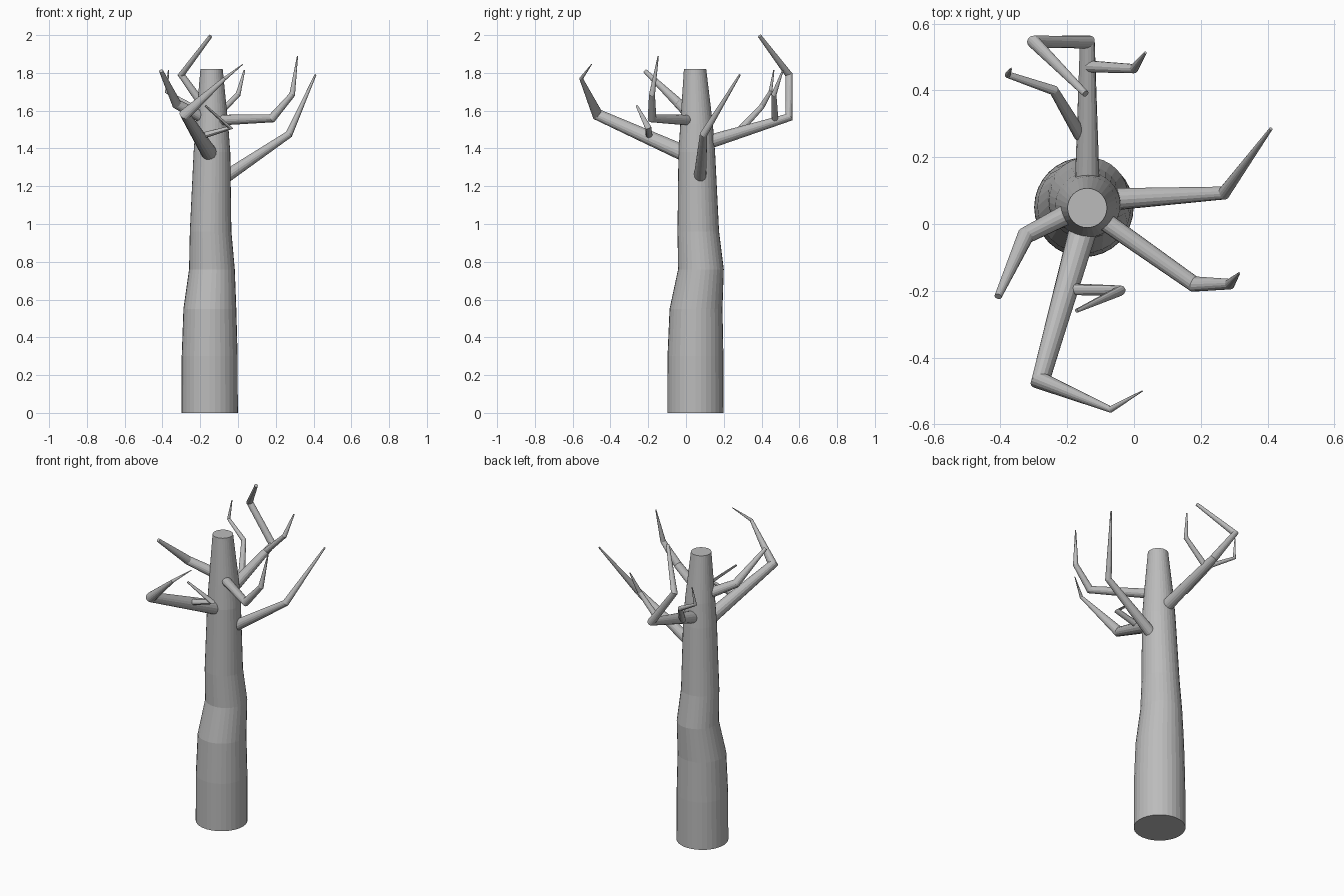
import bpy, bmesh, math
from mathutils import Vector

grey = bpy.data.materials.new("grey bark")
grey.diffuse_color = (0.5, 0.5, 0.5, 1)


def tube(name, points, sides, level=False):
    """Tapered tube through (x, y, z, radius) points; level keeps rings horizontal."""
    bm = bmesh.new()
    pos = [Vector(p[:3]) for p in points]
    segs = [(b - a).normalized() for a, b in zip(pos, pos[1:])]
    side = None
    previous = None
    for i, p in enumerate(pos):
        if level:
            axis = Vector((0, 0, 1))
        else:
            axis = (segs[max(i - 1, 0)] + segs[min(i, len(segs) - 1)]).normalized()
        # carry the ring direction along so the tube does not twist
        if side is None:
            side = Vector((1, 0, 0)) if level else axis.orthogonal()
        side = (side - axis * side.dot(axis)).normalized()
        other = axis.cross(side)
        ring = []
        for k in range(sides):
            a = 2 * math.pi * k / sides
            ring.append(bm.verts.new(p + points[i][3] * (math.cos(a) * side + math.sin(a) * other)))
        if previous:
            for k in range(sides):
                n = (k + 1) % sides
                bm.faces.new((previous[k], previous[n], ring[n], ring[k]))
        else:
            bm.faces.new(ring[::-1])
        previous = ring
    bm.faces.new(previous)
    bmesh.ops.recalc_face_normals(bm, faces=bm.faces[:])
    mesh = bpy.data.meshes.new(name)
    bm.to_mesh(mesh)
    bm.free()
    mesh.materials.append(grey)
    obj = bpy.data.objects.new(name, mesh)
    bpy.context.collection.objects.link(obj)
    return obj


# Trunk with a slight kink
tube("trunk", [(-0.15, 0.05, 0, 0.149), (-0.15, 0.05, 0.3, 0.148), (-0.149, 0.053, 0.55, 0.14),
               (-0.138, 0.079, 0.76, 0.121), (-0.145, 0.065, 0.96, 0.11),
               (-0.138, 0.057, 1.38, 0.097), (-0.138, 0.056, 1.53, 0.086),
               (-0.14, 0.048, 1.82, 0.059)], 32, level=True)

# Main branches, starting inside the trunk
tube("right_branch", [(-0.08, 0.073, 1.24, 0.034), (0.27, 0.093, 1.475, 0.02),
                      (0.41, 0.285, 1.79, 0.005)], 16)
tube("front_right_branch", [(-0.09, 0.01, 1.55, 0.028), (0.18, -0.18, 1.56, 0.024),
                            (0.287, -0.18, 1.685, 0.016), (0.315, -0.147, 1.89, 0.003)], 16)
tube("front_branch", [(-0.148, 0.0, 1.37, 0.043), (-0.28, -0.47, 1.58, 0.031),
                      (-0.07, -0.555, 1.77, 0.01), (0.025, -0.5, 1.845, 0.002)], 16)
tube("left_branch", [(-0.17, 0.045, 1.555, 0.032), (-0.325, -0.035, 1.635, 0.026),
                     (-0.407, -0.217, 1.81, 0.011)], 16)
tube("back_branch", [(-0.14, 0.09, 1.425, 0.038), (-0.14, 0.545, 1.565, 0.024),
                     (-0.3, 0.545, 1.79, 0.02), (-0.145, 0.39, 1.995, 0.01)], 16)

# Twigs growing from the main branches
tube("front_twig", [(-0.195, -0.195, 1.465, 0.018), (-0.042, -0.2, 1.51, 0.017),
                    (-0.172, -0.26, 1.625, 0.006)], 12)
tube("back_right_twig", [(-0.14, 0.472, 1.545, 0.018), (0.0, 0.465, 1.685, 0.014),
                         (0.034, 0.513, 1.815, 0.004)], 12)
tube("back_left_twig", [(-0.16, 0.265, 1.475, 0.02), (-0.24, 0.4, 1.62, 0.015),
                        (-0.378, 0.447, 1.7, 0.01), (-0.368, 0.465, 1.815, 0.003)], 12)
